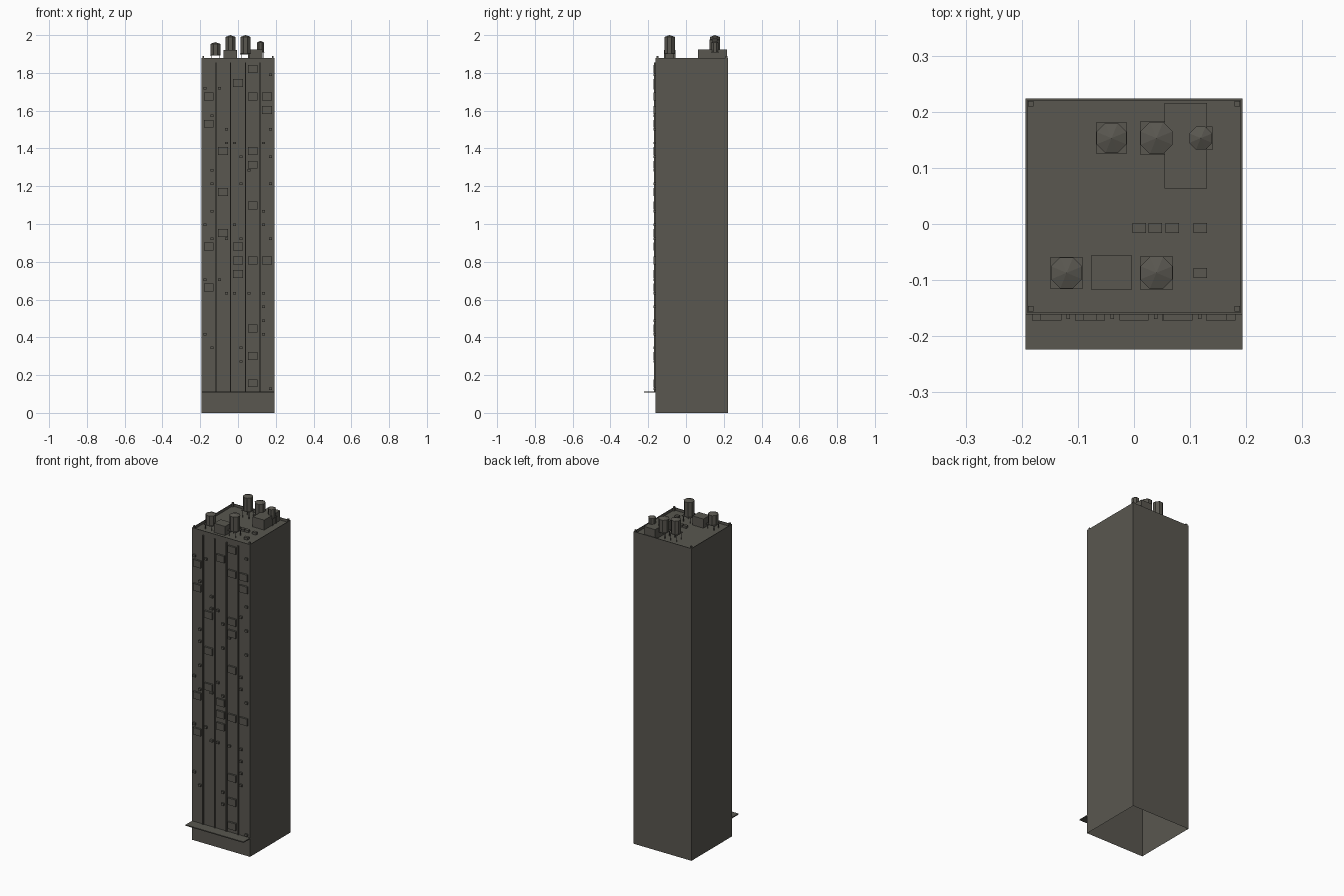
import bpy, bmesh, math
from mathutils import Matrix, Vector

if "Cube" in bpy.data.objects:
    bpy.data.objects.remove(bpy.data.objects["Cube"])

mat = bpy.data.materials.new("dark_concrete")
mat.diffuse_color = (0.1, 0.095, 0.08, 1)
mat.use_nodes = True
mat.node_tree.nodes["Principled BSDF"].inputs["Base Color"].default_value = mat.diffuse_color

W, Y0, Y1, TOP, ROOF = 0.193, -0.161, 0.2235, 1.88, 1.865


def add_box(bm, x0, x1, y0, y1, z0, z1):
    size = Vector((x1 - x0, y1 - y0, z1 - z0))
    mid = Vector((x0 + x1, y0 + y1, z0 + z1)) / 2
    m = Matrix.Translation(mid) @ Matrix.Diagonal((*size, 1))
    return bmesh.ops.create_cube(bm, size=1, matrix=m)["verts"]


def add_cone(bm, x, y, z0, z1, r0, r1, sides):
    m = Matrix.Translation((x, y, (z0 + z1) / 2)) @ Matrix.Rotation(math.pi / 8, 4, 'Z')
    bmesh.ops.create_cone(bm, cap_ends=True, segments=sides, radius1=r0,
                          radius2=r1, depth=z1 - z0, matrix=m)


def finish(bm, name):
    me = bpy.data.meshes.new(name)
    bm.to_mesh(me)
    bm.free()
    me.materials.append(mat)
    ob = bpy.data.objects.new(name, me)
    bpy.context.collection.objects.link(ob)
    return ob


def boxes(name, items):
    bm = bmesh.new()
    for b in items:
        add_box(bm, *b)
    return finish(bm, name)


# tower shell: open underneath, sunken roof behind a thin parapet
bm = bmesh.new()
add_box(bm, -W, W, Y0, Y1, 0, TOP)
bm.normal_update()
bottom = [f for f in bm.faces if f.normal.z < -0.9]
bmesh.ops.delete(bm, geom=bottom, context='FACES')
roof = [f for f in bm.faces if f.normal.z > 0.9]
bmesh.ops.inset_region(bm, faces=roof, thickness=0.005)
inner = bmesh.ops.extrude_face_region(bm, geom=roof)
bmesh.ops.delete(bm, geom=roof, context='FACES')
bmesh.ops.translate(bm, vec=(0, 0, ROOF - TOP),
                    verts=[v for v in inner["geom"] if isinstance(v, bmesh.types.BMVert)])
bmesh.ops.recalc_face_normals(bm, faces=bm.faces)
finish(bm, "tower_shell")

# parapet corner posts
boxes("parapet_posts", [
    (x - 0.005, x + 0.005, y - 0.005, y + 0.005, ROOF, 1.89)
    for x in (-W + 0.009, W - 0.009) for y in (Y0 + 0.01, Y1 - 0.009)])

# entrance canopy
boxes("canopy", [(-W, W, -0.2235, Y0, 0.108, 0.114)])

# vertical facade ribs
boxes("facade_ribs", [(x - 0.003, x + 0.003, -0.169, Y0, 0.114, 1.855)
                      for x in (-0.117, -0.039, 0.039, 0.117)])

# large window boxes: column x -> storeys
PITCH = 0.0723
large = {-0.155: (21, 19, 10, 7), -0.079: (17, 14, 11), 0: (22, 10, 9, 8),
         0.078: (23, 21, 17, 16, 13, 9, 4, 2, 0), 0.154: (21, 20, 9)}
boxes("window_boxes", [
    (x - 0.026, x + 0.026, -0.172, Y0, 0.136 + PITCH * k, 0.178 + PITCH * k)
    for x, ks in large.items() for k in ks])

# small air units: x -> storeys
small = {-0.174: (22, 12, 8, 4), -0.137: (20, 16, 15, 13, 11, 3), -0.097: (22, 8),
         -0.06: (19, 18, 11, 7), -0.018: (18, 12, 7), 0.016: (17, 15, 11, 3, 2),
         0.058: (16, 7), 0.136: (18, 13, 12, 7, 6, 5, 4),
         0.173: (23, 19, 17, 15, 11, 0)}
boxes("air_units", [
    (x - 0.008, x + 0.008, -0.172, Y0, 0.121 + PITCH * k, 0.134 + PITCH * k)
    for x, ks in small.items() for k in ks])

# roof buildings and vents
boxes("roof_house", [(0.054, 0.13, 0.063, 0.216, ROOF, 1.925)])
boxes("stair_house", [(-0.077, -0.004, -0.117, -0.056, ROOF, 1.92)])
vents = [(0.009, -0.007), (0.038, -0.007), (0.068, -0.007), (0.118, -0.007), (0.118, -0.087)]
boxes("roof_vents", [(x - 0.012, x + 0.012, y - 0.009, y + 0.009, ROOF, 1.879)
                     for x, y in vents])

# water tanks on legs: x, y, radius, tank bottom, top
tanks = [(-0.04, 0.153, 0.029, 1.91, 2.0), (0.04, 0.153, 0.031, 1.9, 1.985),
         (0.119, 0.153, 0.022, 1.91, 1.97), (-0.12, -0.087, 0.03, 1.895, 1.963),
         (0.04, -0.087, 0.031, 1.902, 2.0)]
for i, (x, y, r, z0, z1) in enumerate(tanks):
    bm = bmesh.new()
    add_cone(bm, x, y, z0, z1 - 0.01, r * 0.96, r * 0.96, 8)
    add_cone(bm, x, y, z1 - 0.01, z1, r, 0, 8)
    h = r * 0.95
    add_box(bm, x - h, x + h, y - h, y + h, z0 - 0.003, z0)
    for sx in (-1, 1):
        for sy in (-1, 1):
            lx, ly = x + sx * h * 0.75, y + sy * h * 0.75
            add_box(bm, lx - 0.0015, lx + 0.0015, ly - 0.0015, ly + 0.0015, ROOF, z0 - 0.003)
    finish(bm, f"water_tank_{i + 1}")
